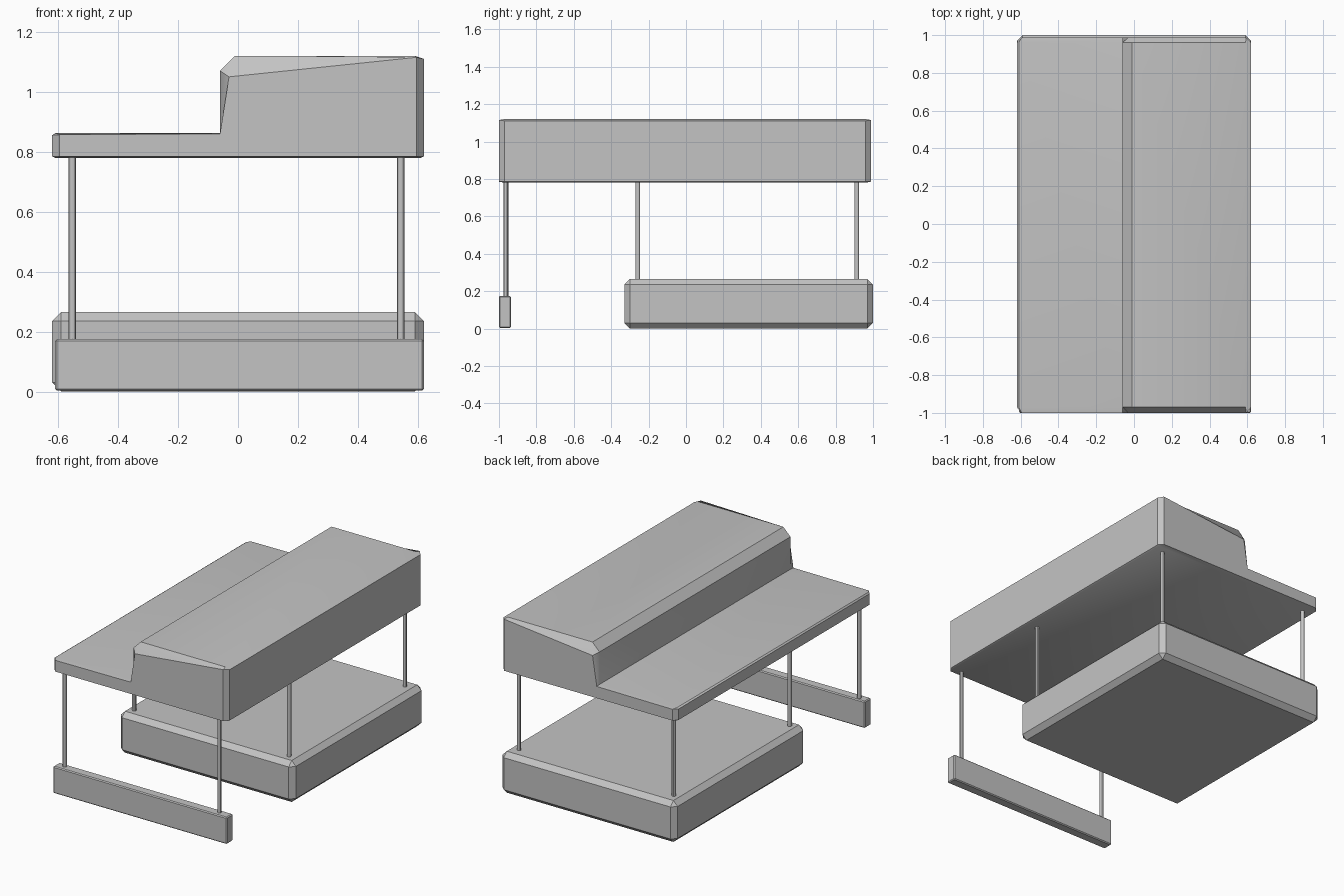
import bpy, bmesh
from mathutils import Matrix

cube = bpy.data.objects.get("Cube")
if cube:
    bpy.data.objects.remove(cube, do_unlink=True)

GREY = (0.55, 0.55, 0.55, 1)
grey = bpy.data.materials.new("plain grey")
grey.use_nodes = True
grey.diffuse_color = GREY
grey.node_tree.nodes["Principled BSDF"].inputs["Base Color"].default_value = GREY


def finish(name, bm):
    """Turn a bmesh into a named, shaded grey object."""
    bmesh.ops.remove_doubles(bm, verts=bm.verts, dist=0.0005)
    bmesh.ops.recalc_face_normals(bm, faces=bm.faces)
    mesh = bpy.data.meshes.new(name)
    bm.to_mesh(mesh)
    bm.free()
    mesh.materials.append(grey)
    obj = bpy.data.objects.new(name, mesh)
    bpy.context.collection.objects.link(obj)
    bpy.ops.object.select_all(action="DESELECT")
    obj.select_set(True)
    bpy.context.view_layer.objects.active = obj
    bpy.ops.object.shade_smooth_by_angle()
    return obj


def chamfered_box(name, low, high, chamfer):
    bm = bmesh.new()
    bmesh.ops.create_cube(bm, size=1)
    for v in bm.verts:
        v.co = [a if c < 0 else b for c, a, b in zip(v.co, low, high)]
    bmesh.ops.bevel(bm, geom=bm.edges[:], offset=chamfer, segments=1,
                    affect="EDGES", profile=0.5)
    return finish(name, bm)


def post(name, x, y, bottom, top, radius=0.0125):
    bm = bmesh.new()
    bmesh.ops.create_cone(bm, cap_ends=True, segments=12, radius1=radius,
                          radius2=radius, depth=top - bottom,
                          matrix=Matrix.Translation((x, y, (bottom + top) / 2)))
    return finish(name, bm)


# Stepped roof: a full cross-section, drawn in to a smaller one at each end
body = [(-.61, .78), (.61, .78), (.62, .785), (.62, 1.11), (.59, 1.12),
        (-.01, 1.12), (-.06, 1.07), (-.06, .862), (-.61, .862),
        (-.62, .855), (-.62, .785)]
ends = [(-.595, .785), (.595, .785), (.595, .785), (.595, 1.115), (.595, 1.115),
        (-.03, 1.05), (-.03, 1.05), (-.06, .86), (-.595, .857),
        (-.595, .857), (-.595, .785)]
bm = bmesh.new()
rings = [[bm.verts.new((x, y, z)) for x, z in section]
         for y, section in ((-1, ends), (-.97, body), (.96, body), (.988, ends))]
for a, b in zip(rings, rings[1:]):
    for i in range(len(a)):
        j = (i + 1) % len(a)
        bm.faces.new((a[i], a[j], b[j], b[i]))
bm.faces.new(rings[0])
bm.faces.new(rings[-1])
finish("stepped_roof", bm)

# Wide rear base and narrow front beam
chamfered_box("rear_base", (-.62, -.33, 0), (.62, 1, .265), .03)
chamfered_box("front_beam", (-.61, -1, .003), (.62, -.936, .175), .006)

# Six thin posts
for side, x in (("right", -.553), ("left", .543)):
    for place, y, bottom in (("front", -.962, .17), ("middle", -.258, .26),
                             ("back", .913, .26)):
        post(f"{side}_{place}_post", x, y, bottom, .785)
